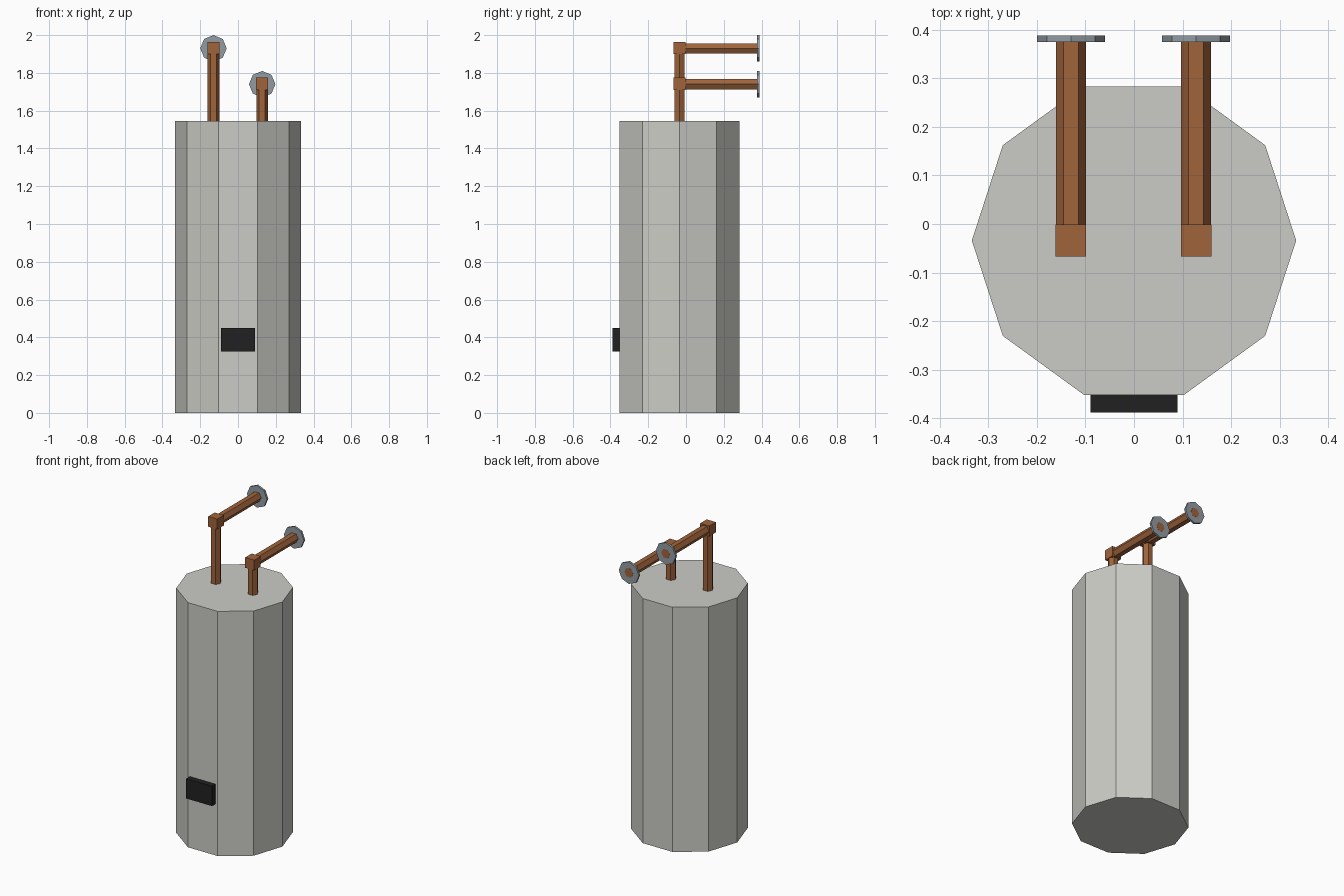
import bpy
from math import pi
from mathutils import Matrix

if "Cube" in bpy.data.objects:
    bpy.data.objects.remove(bpy.data.objects["Cube"])


def material(name, rgb):
    m = bpy.data.materials.new(name)
    m.diffuse_color = (*rgb, 1)
    m.use_nodes = True
    m.node_tree.nodes["Principled BSDF"].inputs["Base Color"].default_value = m.diffuse_color
    return m


ENAMEL = material("tank_grey", (0.60, 0.60, 0.565))
COPPER = material("copper", (0.35, 0.127, 0.044))
STEEL = material("flange_steel", (0.29, 0.335, 0.365))
BLACK = material("panel_black", (0.015, 0.015, 0.015))


def finish(name, mat):
    ob = bpy.context.object
    ob.name = ob.data.name = name
    ob.data.materials.append(mat)


def prism(name, mat, sides, radius, start, length, along_y=False):
    """Flat-sided cylinder with corners on the +-x axis, running up z or back along y."""
    bpy.ops.mesh.primitive_cylinder_add(vertices=sides, radius=radius, depth=length)
    me = bpy.context.object.data
    # lift base to the origin, turn a corner to +x
    me.transform(Matrix.Translation((0, 0, length / 2)) @ Matrix.Rotation(pi / 2, 4, 'Z'))
    if along_y:
        me.transform(Matrix.Rotation(-pi / 2, 4, 'X'))
    bpy.context.object.location = start
    finish(name, mat)


def box(name, mat, centre, size):
    bpy.ops.mesh.primitive_cube_add(size=1, location=centre)
    bpy.context.object.data.transform(Matrix.Diagonal((*size, 1)))
    finish(name, mat)


AXIS_Y = -0.034   # tank centre line
TANK_TOP = 1.545
BACK = 0.388      # rear face of the flanges

# tank and front control panel
prism("tank", ENAMEL, 10, 0.334, (0, AXIS_Y, 0), TANK_TOP)
box("control_panel", BLACK, (0, -0.364, 0.388), (0.18, 0.048, 0.125))

# two pipes: riser, elbow block, run to the back, wall flange
for side, x, z in (("left", -0.13, 1.93), ("right", 0.128, 1.74)):
    prism(side + "_riser", COPPER, 6, 0.031, (x, AXIS_Y, TANK_TOP - 0.01), z - TANK_TOP + 0.01)
    box(side + "_elbow", COPPER, (x, AXIS_Y, z + 0.002), (0.063, 0.065, 0.065))
    prism(side + "_run", COPPER, 6, 0.031, (x, AXIS_Y, z), BACK + 0.0007 - AXIS_Y, True)
    prism(side + "_flange", STEEL, 8, 0.07, (x, BACK - 0.013, z), 0.013, True)
